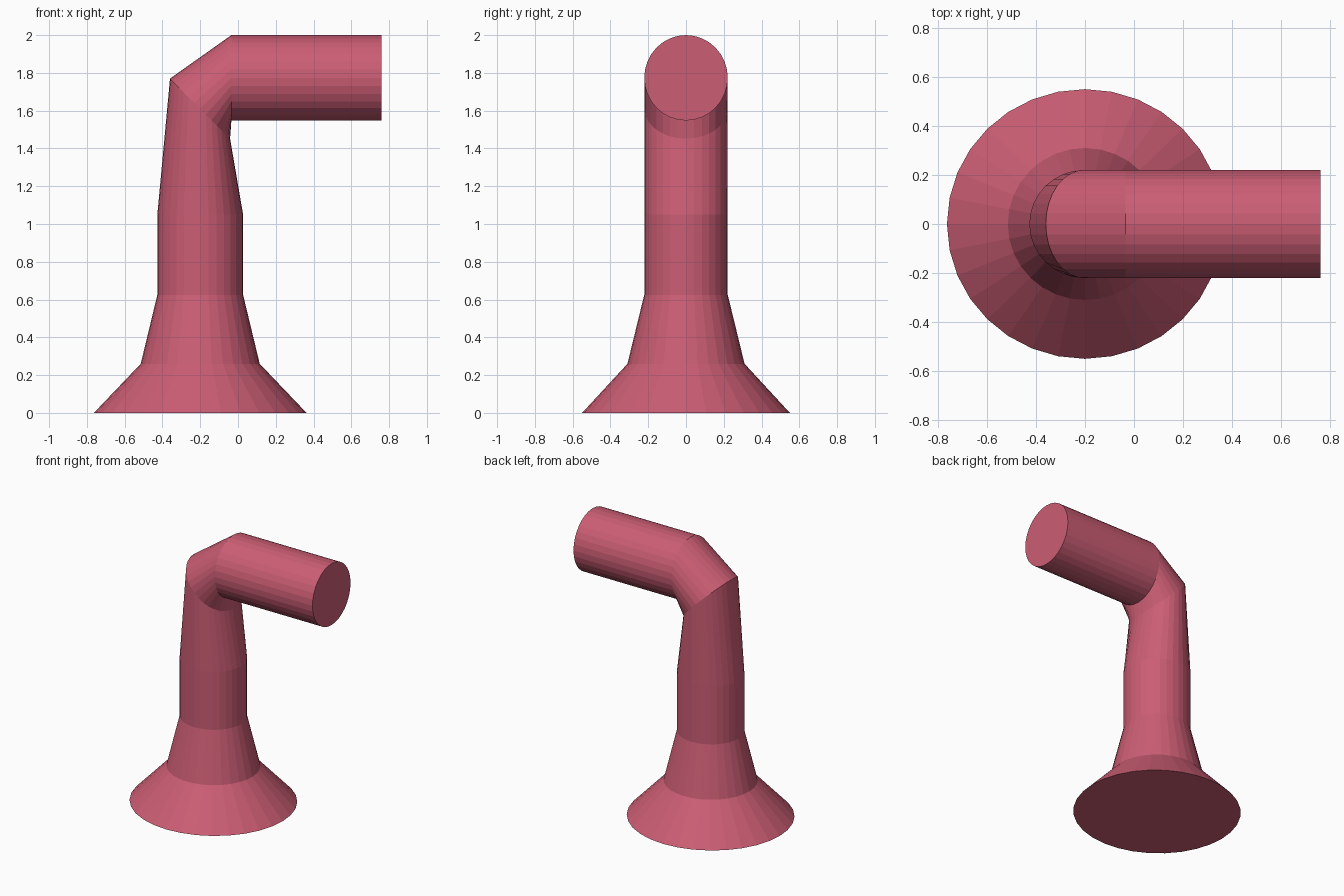
import bpy, bmesh
from math import sin, cos, pi
from mathutils import Vector

if "Cube" in bpy.data.objects:
    bpy.data.objects.remove(bpy.data.objects["Cube"])

SIDES = 32

# Pipe sections: outer-bend point (x, z), inner-bend point (x, z), half width in y
SECTIONS = [
    ((-0.763, 0.0), (0.363, 0.0), 0.55),       # flared foot
    ((-0.515, 0.26), (0.115, 0.26), 0.31),     # collar
    ((-0.427, 0.625), (0.027, 0.625), 0.221),  # column start
    ((-0.427, 1.05), (0.027, 1.05), 0.221),    # column end
    ((-0.36, 1.77), (-0.042, 1.452), 0.221),   # tilted elbow ring
    ((-0.035, 2.0), (-0.035, 1.548), 0.221),   # arm start
    ((0.76, 2.0), (0.76, 1.548), 0.221),       # arm end
]


def add_ring(bm, outer, inner, half_y):
    a, b = Vector((outer[0], 0, outer[1])), Vector((inner[0], 0, inner[1]))
    mid, u = (a + b) / 2, (b - a) / 2
    v = Vector((0, half_y, 0))
    angles = [2 * pi * i / SIDES for i in range(SIDES)]
    return [bm.verts.new(mid + u * cos(t) + v * sin(t)) for t in angles]


# Loft the sections into one bent pipe with capped ends
bm = bmesh.new()
rings = [add_ring(bm, *s) for s in SECTIONS]
for low, high in zip(rings, rings[1:]):
    for i in range(SIDES):
        j = (i + 1) % SIDES
        bm.faces.new((low[i], low[j], high[j], high[i]))
bm.faces.new(rings[0][::-1])
bm.faces.new(rings[-1])
bmesh.ops.recalc_face_normals(bm, faces=bm.faces)

mesh = bpy.data.meshes.new("bent_pipe")
bm.to_mesh(mesh)
bm.free()
pipe = bpy.data.objects.new("bent_pipe", mesh)
bpy.context.collection.objects.link(pipe)

# Rose red paint
paint = bpy.data.materials.new("rose_red")
paint.diffuse_color = (0.6, 0.11, 0.175, 1)
paint.use_nodes = True
paint.node_tree.nodes["Principled BSDF"].inputs["Base Color"].default_value = paint.diffuse_color
mesh.materials.append(paint)
